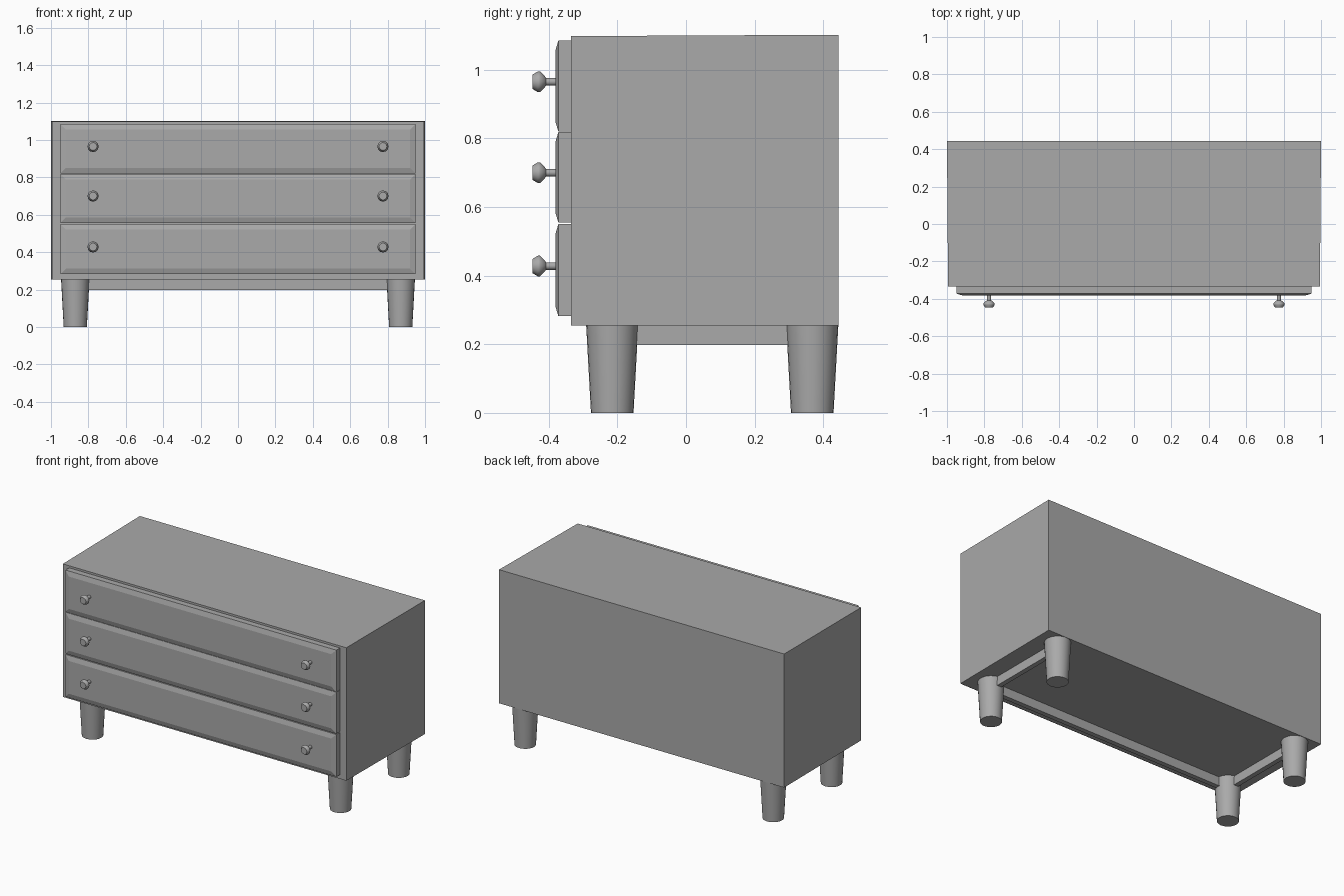
import bpy, bmesh, math
from mathutils import Vector, Matrix

cube = bpy.data.objects.get("Cube")
if cube:
    bpy.data.objects.remove(cube)

grey = bpy.data.materials.new("plain grey")
grey.use_nodes = True
GREY = (0.4, 0.4, 0.4, 1)
grey.diffuse_color = GREY
grey.node_tree.nodes["Principled BSDF"].inputs["Base Color"].default_value = GREY


def finish(name, bm, smooth=None):
    bmesh.ops.recalc_face_normals(bm, faces=bm.faces)
    mesh = bpy.data.meshes.new(name)
    bm.to_mesh(mesh)
    bm.free()
    mesh.materials.append(grey)
    obj = bpy.data.objects.new(name, mesh)
    bpy.context.collection.objects.link(obj)
    if smooth:
        bpy.ops.object.select_all(action='DESELECT')
        obj.select_set(True)
        bpy.context.view_layer.objects.active = obj
        bpy.ops.object.shade_smooth_by_angle(angle=math.radians(smooth))
    return obj


def box_mesh(low, high):
    low, high = Vector(low), Vector(high)
    bm = bmesh.new()
    bmesh.ops.create_cube(bm, size=1)
    bmesh.ops.scale(bm, vec=high - low, verts=bm.verts)
    bmesh.ops.translate(bm, vec=(low + high) / 2, verts=bm.verts)
    return bm


def lathe(name, profile, matrix, sides, smooth):
    """Turn a (radius, height) profile about z, with closed ends."""
    bm = bmesh.new()
    rings = [[bm.verts.new(matrix @ Vector((r * math.cos(a), r * math.sin(a), h)))
              for a in (math.tau * i / sides for i in range(sides))]
             for r, h in profile]
    for lower, upper in zip(rings, rings[1:]):
        for i in range(sides):
            j = (i + 1) % sides
            bm.faces.new((lower[i], lower[j], upper[j], upper[i]))
    bm.faces.new(rings[0])
    bm.faces.new(rings[-1])
    return finish(name, bm, smooth)


# Cabinet, a touch narrower and lower at the front
bm = box_mesh((-1, -0.335, 0.255), (1, 0.445, 1.102))
for v in bm.verts:
    if v.co.y < 0:
        v.co.x *= 0.994
        if v.co.z > 1:
            v.co.z -= 0.004
finish("cabinet", bm)

# Drawers with chamfered fronts, and a pair of turned knobs on each
knob = ((0.011, 0), (0.011, 0.028), (0.017, 0.032), (0.03, 0.045),
        (0.03, 0.052), (0.021, 0.067))
face_forward = Matrix.Rotation(math.pi / 2, 4, 'X')
for name, bottom, top, knob_z in (("lower", 0.282, 0.55, 0.428),
                                  ("middle", 0.555, 0.818, 0.7),
                                  ("upper", 0.82, 1.085, 0.965)):
    bm = box_mesh((-0.95, -0.372, bottom), (0.95, -0.335, top))
    front = min(bm.faces, key=lambda f: f.calc_center_median().y)
    bmesh.ops.inset_region(bm, faces=[front], thickness=0.03, use_even_offset=True)
    for v in front.verts:
        v.co.y = -0.381
    finish(name + "_drawer", bm)
    for side, x in (("left", 0.775), ("right", -0.775)):
        place = Matrix.Translation((x, -0.38, knob_z)) @ face_forward
        lathe(f"{name}_{side}_knob", knob, place, 12, 50)

# Tapered legs
for side, x in (("left", 0.87), ("right", -0.87)):
    for end, y in (("front", -0.215), ("back", 0.368)):
        lathe(f"{end}_{side}_leg", ((0.062, 0), (0.076, 0.256)),
              Matrix.Translation((x, y, 0)), 24, 40)

# Apron rails between the legs, open at the back
finish("front_rail", box_mesh((-0.83, -0.235, 0.198), (0.83, -0.205, 0.256)))
for side, x in (("left", 0.87), ("right", -0.87)):
    finish(side + "_rail", box_mesh((x - 0.015, -0.17, 0.198), (x + 0.015, 0.32, 0.256)))
